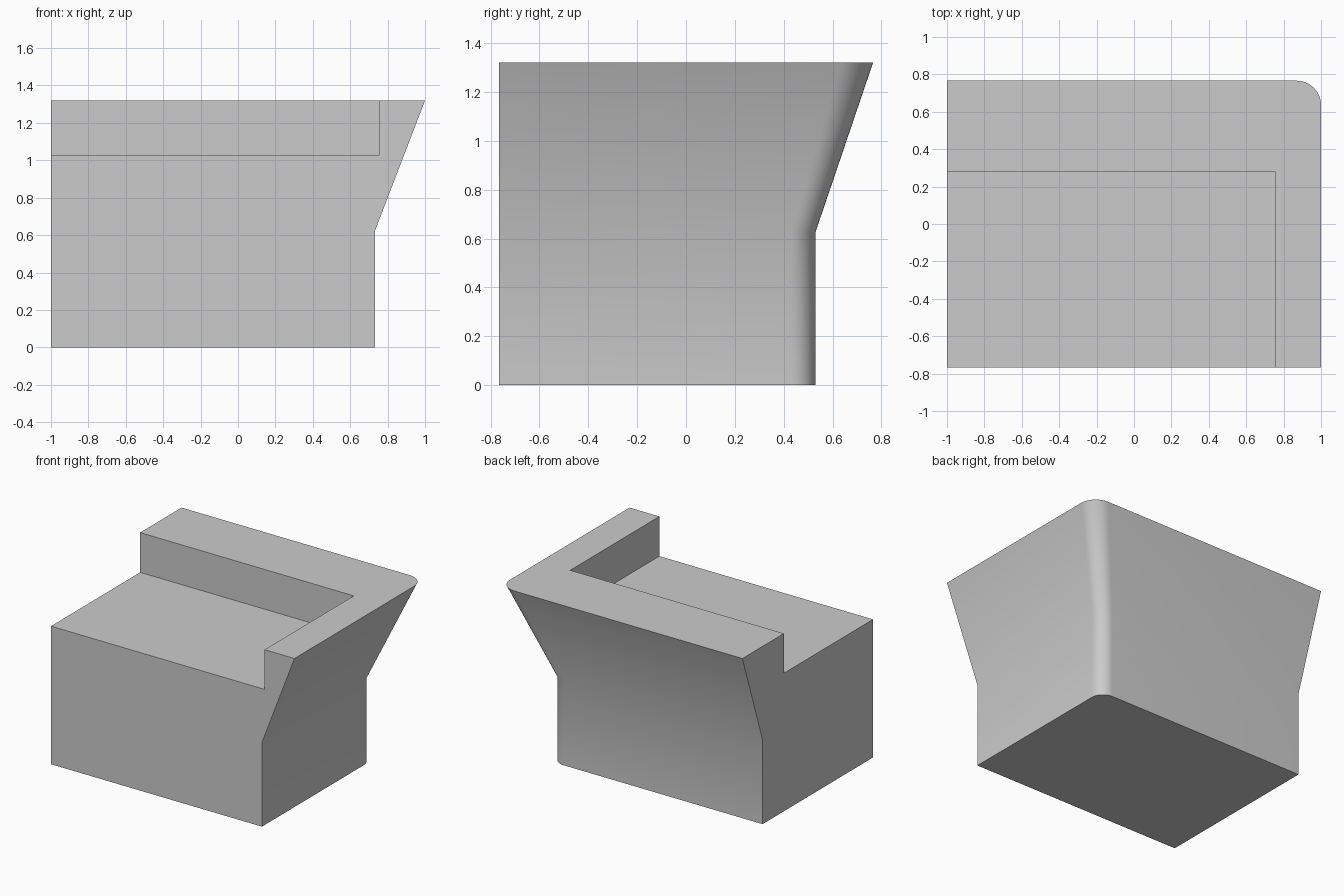
import bpy, bmesh, math

cube = bpy.data.objects.get("Cube")
if cube:
    bpy.data.objects.remove(cube, do_unlink=True)

LEFT, FRONT = -1.0, -0.766
NOTCH_X, NOTCH_Y, NOTCH_Z = 0.755, 0.28, 1.025
STEPS = 10

grey = bpy.data.materials.new("plain grey")
grey.use_nodes = True
grey.diffuse_color = (0.6, 0.6, 0.6, 1)
grey.node_tree.nodes["Principled BSDF"].inputs["Base Color"].default_value = (0.6, 0.6, 0.6, 1)

bm = bmesh.new()


def outline(x, y, z, r):
    """Open outer edge from the front, round the back corner, to the far side."""
    pts = [(x, FRONT)]
    for i in range(STEPS + 1):
        a = math.pi / 2 * i / STEPS
        pts.append((x - r + r * math.cos(a), y - r + r * math.sin(a)))
    pts.append((LEFT, y))
    return [bm.verts.new((px, py, z)) for px, py in pts]


# Outer shell: straight base, then flaring rim
base = outline(0.733, 0.53, 0, 0.1)
waist = outline(0.733, 0.53, 0.625, 0.1)
rim = outline(1.0, 0.766, 1.32, 0.13)
for low, high in ((base, waist), (waist, rim)):
    for i in range(len(low) - 1):
        bm.faces.new((low[i], low[i + 1], high[i + 1], high[i]))

# Notch corners: front, inner and left, at rim and seat heights
top = [bm.verts.new((x, y, rim[0].co.z)) for x, y in
       ((NOTCH_X, FRONT), (NOTCH_X, NOTCH_Y), (LEFT, NOTCH_Y))]
seat = [bm.verts.new((v.co.x, v.co.y, NOTCH_Z)) for v in top]
seat_corner = bm.verts.new((LEFT, FRONT, NOTCH_Z))
base_corner = bm.verts.new((LEFT, FRONT, 0))

bm.faces.new(rim + top[::-1])
bm.faces.new(base[::-1] + [base_corner])
bm.faces.new(seat + [seat_corner])
for i in range(2):
    bm.faces.new((top[i], top[i + 1], seat[i + 1], seat[i]))
bm.faces.new((base_corner, base[0], waist[0], rim[0], top[0], seat[0], seat_corner))
bm.faces.new((base_corner, seat_corner, seat[2], top[2], rim[-1], waist[-1], base[-1]))
bmesh.ops.recalc_face_normals(bm, faces=bm.faces)

mesh = bpy.data.meshes.new("corner_block")
bm.to_mesh(mesh)
bm.free()
mesh.materials.append(grey)
block = bpy.data.objects.new("corner_block", mesh)
bpy.context.collection.objects.link(block)

# Smooth rounded corner, sharp rim and notch edges
bpy.ops.object.select_all(action='DESELECT')
block.select_set(True)
bpy.context.view_layer.objects.active = block
bpy.ops.object.shade_smooth_by_angle(angle=math.radians(30))
